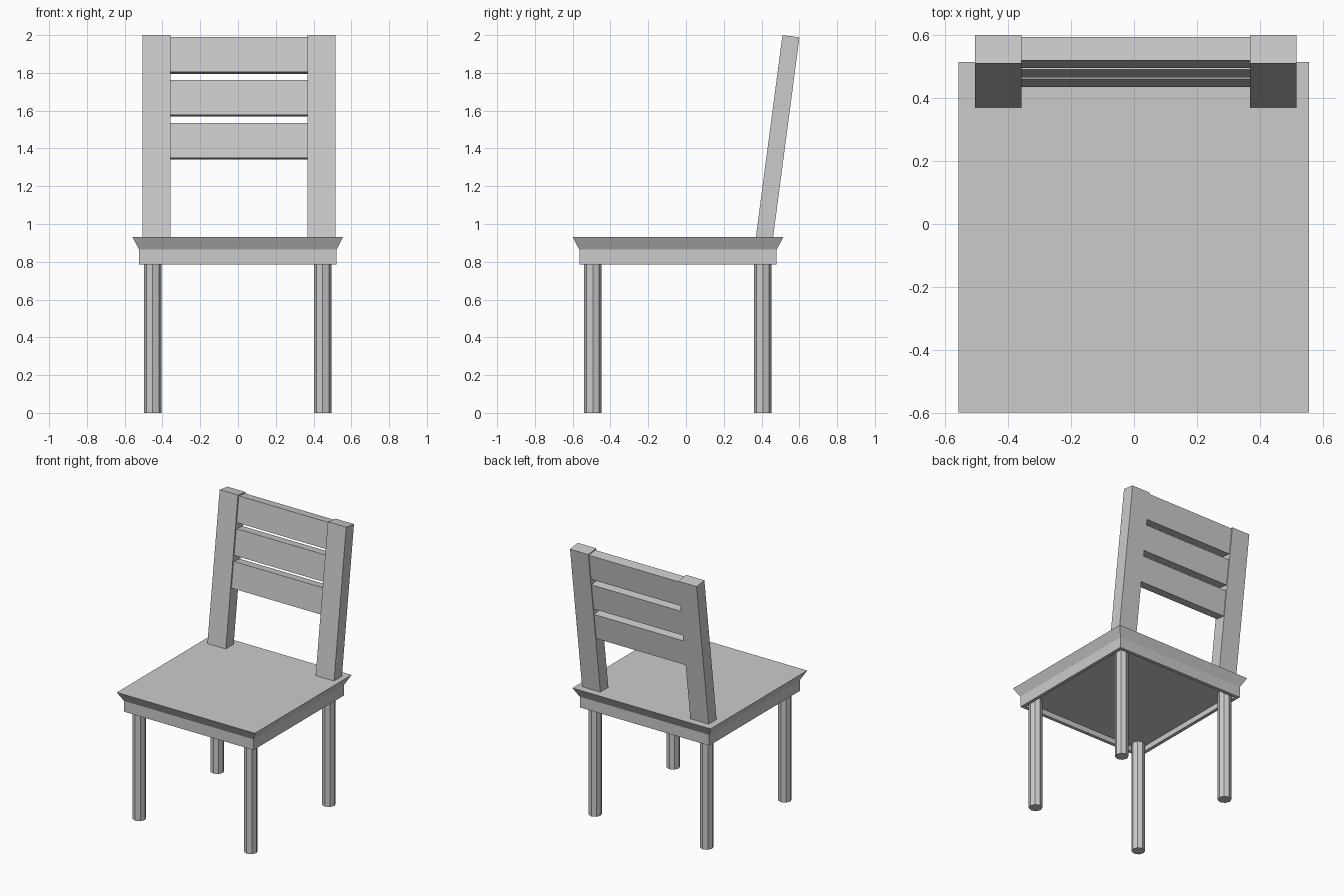
import bpy, bmesh, math
from mathutils import Vector

if "Cube" in bpy.data.objects:
    bpy.data.objects.remove(bpy.data.objects["Cube"])

LEAN = math.radians(7.5)
UP = Vector((0, math.sin(LEAN), math.cos(LEAN)))       # along the backrest
BACK = Vector((0, math.cos(LEAN), -math.sin(LEAN)))    # through its thickness
PIVOT = Vector((0, 0.37, 0.931))


def finish(name, bm):
    bmesh.ops.recalc_face_normals(bm, faces=bm.faces)
    mesh = bpy.data.meshes.new(name)
    bm.to_mesh(mesh)
    bm.free()
    obj = bpy.data.objects.new(name, mesh)
    bpy.context.collection.objects.link(obj)
    return obj


def square_rings(name, rings, cx, cy):
    """Skin a stack of square rings (half width, z), capped at both ends."""
    bm = bmesh.new()
    loops = [[bm.verts.new((cx + sx * h, cy + sy * h, z))
              for sx, sy in ((-1, -1), (1, -1), (1, 1), (-1, 1))] for h, z in rings]
    for a, b in zip(loops, loops[1:]):
        for i in range(4):
            j = (i + 1) % 4
            bm.faces.new((a[i], a[j], b[j], b[i]))
    bm.faces.new(loops[0])
    bm.faces.new(loops[-1])
    return finish(name, bm)


def leaning_board(name, x0, x1, s0, s1, n0, n1):
    """Box in the tilted backrest frame: s runs up it, n runs backwards."""
    bm = bmesh.new()
    bmesh.ops.create_cube(bm, size=1)
    for v in bm.verts:
        s = s1 if v.co.z > 0 else s0
        n = n1 if v.co.y > 0 else n0
        p = PIVOT + UP * s + BACK * n
        p.x = x1 if v.co.x > 0 else x0
        v.co = p
    return finish(name, bm)


# Seat: flared top, straight apron, shallow recess underneath
square_rings("seat", [(0.498, 0.825), (0.498, 0.786), (0.5225, 0.786),
                      (0.5225, 0.864), (0.5575, 0.931)], -0.001, -0.0425)

# Legs reaching up into the recess
for row, y in (("front", -0.4935), ("back", 0.4065)):
    for side, x in (("left", -0.452), ("right", 0.448)):
        bpy.ops.mesh.primitive_cylinder_add(vertices=8, radius=0.046, depth=0.825,
                                            location=(x, y, 0.4125))
        bpy.context.object.name = f"{row}_{side}_leg"

# Back posts
leaning_board("left_post", -0.506, -0.358, -0.01, 1.078, 0, 0.0905)
leaning_board("right_post", 0.368, 0.516, -0.01, 1.078, 0, 0.0905)

# Back slats
for i in range(3):
    top = 1.07 - i * 0.2295
    leaning_board(f"back_slat_{i + 1}", -0.358, 0.368, top - 0.187, top, 0.011, 0.085)
